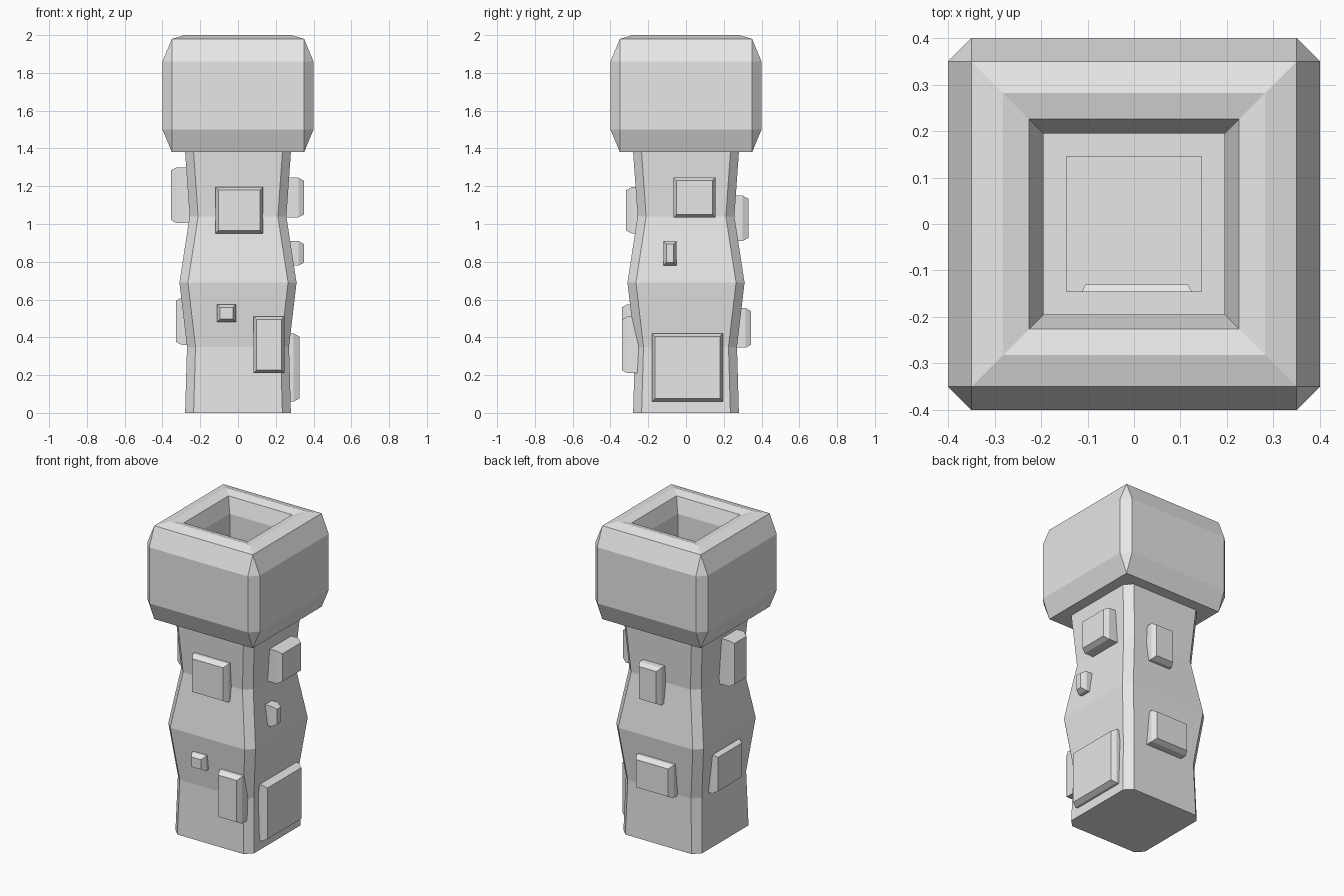
import bpy
import bmesh
from mathutils import Matrix, Vector

cube = bpy.data.objects.get("Cube")
if cube:
    bpy.data.objects.remove(cube, do_unlink=True)

stone = bpy.data.materials.new("grey_stone")
stone.use_nodes = True
GREY = (0.8, 0.8, 0.8, 1)
stone.diffuse_color = GREY
stone.node_tree.nodes["Principled BSDF"].inputs["Base Color"].default_value = GREY


def finish(name, bm):
    bmesh.ops.remove_doubles(bm, verts=bm.verts, dist=0.0005)
    bmesh.ops.recalc_face_normals(bm, faces=bm.faces)
    mesh = bpy.data.meshes.new(name)
    bm.to_mesh(mesh)
    bm.free()
    mesh.materials.append(stone)
    obj = bpy.data.objects.new(name, mesh)
    bpy.context.collection.objects.link(obj)
    return obj


def ring(bm, half, cut, z):
    """Square ring with cut corners; a zero cut merges to a plain square."""
    c = half - cut
    pts = []
    for sx, sy in ((1, 1), (-1, 1), (-1, -1), (1, -1)):
        pair = [(sx * half, sy * c), (sx * c, sy * half)]
        pts += pair if sx * sy > 0 else pair[::-1]
    return [bm.verts.new((x, y, z)) for x, y in pts]


def loft(name, rings, caps):
    bm = bmesh.new()
    loops = [ring(bm, *r) for r in rings]
    for a, b in zip(loops, loops[1:]):
        for i in range(len(a)):
            j = (i + 1) % len(a)
            bm.faces.new((a[i], a[j], b[j], b[i]))
    if caps:
        bm.faces.new(loops[0])
        bm.faces.new(loops[-1])
    return finish(name, bm)


# Waisted shaft with a hollow core: half width, corner cut, height
CUT = 0.045
loft("tower_shaft", [
    (0.28, CUT, 0), (0.27, CUT, 0.35), (0.31, CUT, 0.69),
    (0.256, CUT, 1.04), (0.28, CUT, 1.38), (0.28, CUT, 1.45),
    (0.145, 0, 1.45), (0.145, 0, 0.9)], True)

# Chamfered head with a sunken opening
loft("tower_head", [
    (0.26, 0, 1.38), (0.35, 0, 1.38), (0.40, 0.05, 1.50),
    (0.40, 0.05, 1.86), (0.35, 0, 1.98), (0.282, 0, 2.0),
    (0.226, 0, 1.985), (0.195, 0, 1.89), (0.195, 0, 1.45)], False)


# Raised blocks, chamfered at both ends, built facing the front and turned
def block(name, turn, u0, u1, z0, z1, outer, inner=0.2):
    bm = bmesh.new()
    loops = []
    taper = 0.03
    for d, s in ((inner, 0.016), (inner + taper, 0), (outer - taper, 0), (outer, 0.016)):
        corners = ((u0 + s, z0 + s), (u1 - s, z0 + s), (u1 - s, z1 - s), (u0 + s, z1 - s))
        loops.append([bm.verts.new(Vector((u, -d, z))) for u, z in corners])
    for a, b in zip(loops, loops[1:]):
        for i in range(4):
            j = (i + 1) % 4
            bm.faces.new((a[i], a[j], b[j], b[i]))
    bm.faces.new(loops[0])
    bm.faces.new(loops[-1])
    bm.transform(Matrix.Rotation(turn, 4, "Z"))
    finish(name, bm)


QUARTER = 1.5707963
FRONT, LEFT, BACK, RIGHT = (QUARTER * k for k in range(4))

block("front_upper_block", FRONT, -0.12, 0.132, 0.95, 1.195, 0.317, 0.13)
block("front_small_block", FRONT, -0.11, -0.01, 0.48, 0.575, 0.34)
block("front_lower_block", FRONT, 0.083, 0.245, 0.21, 0.51, 0.34)
block("left_upper_block", LEFT, -0.065, 0.155, 1.035, 1.245, 0.35)
block("left_small_block", LEFT, -0.12, -0.05, 0.78, 0.91, 0.35)
block("left_lower_block", LEFT, -0.18, 0.195, 0.06, 0.42, 0.325)
block("back_upper_block", BACK, -0.12, 0.035, 0.91, 1.15, 0.33)
block("back_lower_block", BACK, -0.13, 0.13, 0.345, 0.555, 0.345)
block("right_upper_block", RIGHT, -0.03, 0.125, 1.005, 1.30, 0.355)
block("right_lower_block", RIGHT, -0.16, 0.115, 0.36, 0.61, 0.328)
